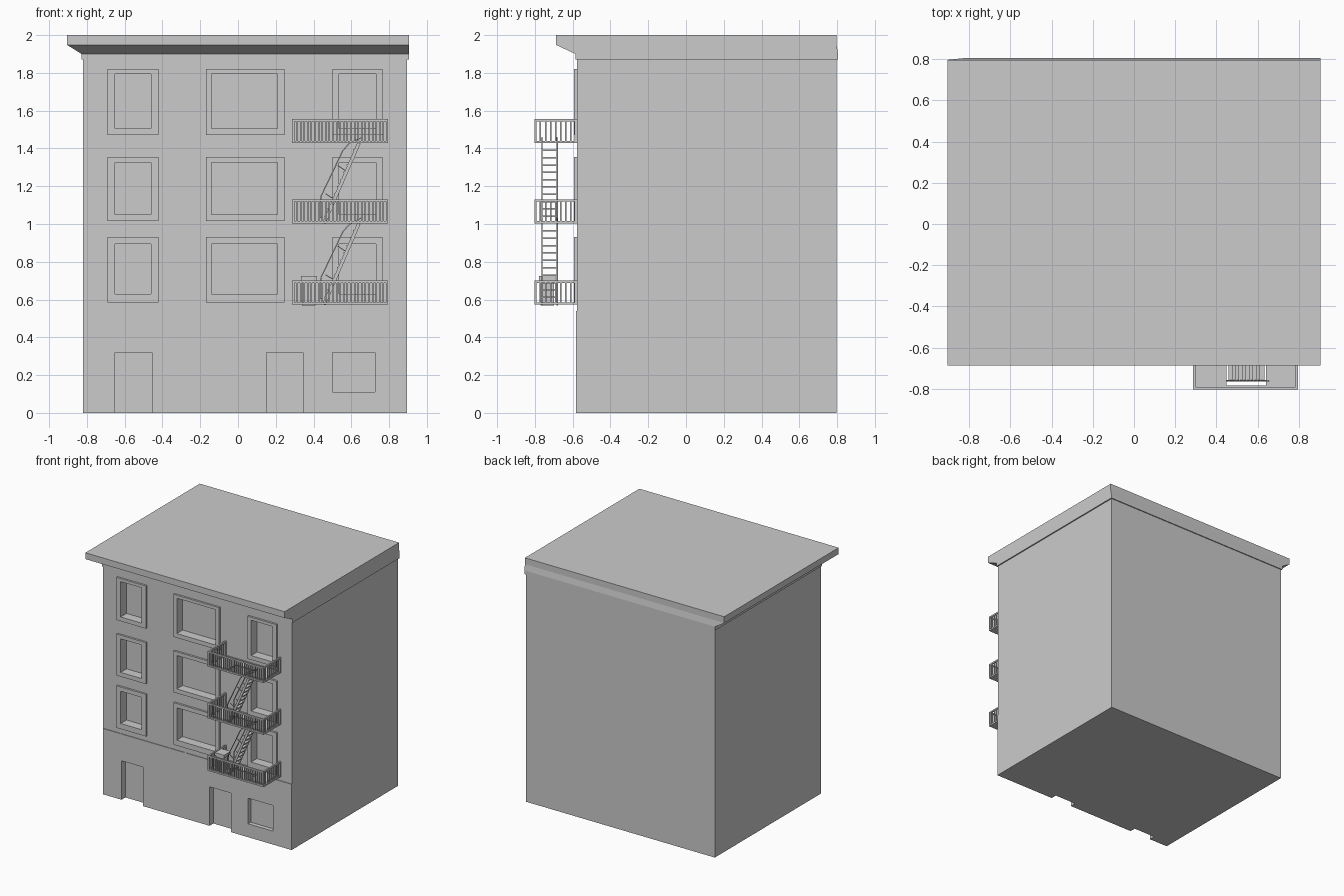
import bpy, bmesh
from mathutils import Vector, Matrix

if "Cube" in bpy.data.objects:
    bpy.data.objects.remove(bpy.data.objects["Cube"])


def make(name, build):
    """Create an object whose mesh is filled by build(bm)."""
    bm = bmesh.new()
    build(bm)
    bmesh.ops.recalc_face_normals(bm, faces=bm.faces)
    me = bpy.data.meshes.new(name)
    bm.to_mesh(me)
    bm.free()
    ob = bpy.data.objects.new(name, me)
    bpy.context.collection.objects.link(ob)
    return ob


def box(bm, x0, x1, y0, y1, z0, z1):
    m = Matrix.LocRotScale(((x0 + x1) / 2, (y0 + y1) / 2, (z0 + z1) / 2), None,
                           (x1 - x0, y1 - y0, z1 - z0))
    bmesh.ops.create_cube(bm, size=1, matrix=m)


def beam(bm, a, b, wy, wn):
    """Bar from a to b in an xz plane, wy wide in y and wn thick across."""
    a, b = Vector(a), Vector(b)
    d = (b - a).normalized()
    y = Vector((0, 1, 0))
    rot = Matrix((d, y, d.cross(y))).transposed().to_quaternion()
    m = Matrix.LocRotScale((a + b) / 2, rot, ((b - a).length, wy, wn))
    bmesh.ops.create_cube(bm, size=1, matrix=m)


X0, X1, FRONT, BACK = -0.82, 0.895, -0.578, 0.797

# window columns and rows: outer frame, then opening
COLS = [(-0.69, -0.42, -0.65, -0.46), (-0.17, 0.245, -0.14, 0.21), (0.50, 0.765, 0.535, 0.73)]
ROWS = [(0.585, 0.93, 0.63, 0.895), (1.015, 1.355, 1.05, 1.325), (1.47, 1.82, 1.505, 1.795)]
DOORS = [(-0.65, -0.455), (0.15, 0.345)]
SHOP = (0.50, 0.725, 0.11, 0.32)


# openings cut into the front wall
def cutters(bm):
    for _, _, a, b in COLS:
        for _, _, c, d in ROWS:
            box(bm, a, b, -0.75, FRONT + 0.06, c, d)
    for a, b in DOORS:
        box(bm, a, b, -0.75, FRONT + 0.045, -0.1, 0.32)
    box(bm, SHOP[0], SHOP[1], -0.75, FRONT + 0.03, SHOP[2], SHOP[3])


cutter = make("opening_cutter", cutters)
cutter.hide_render = True


def cut(ob):
    mod = ob.modifiers.new("openings", 'BOOLEAN')
    mod.operation = 'DIFFERENCE'
    mod.solver = 'EXACT'
    mod.object = cutter
    bpy.context.view_layer.objects.active = ob
    bpy.ops.object.modifier_apply(modifier=mod.name)


# main block and the two slightly raised ground floor fronts
cut(make("building_block", lambda bm: box(bm, X0, X1, FRONT, BACK, 0, 1.93)))
cut(make("shopfront_left", lambda bm: box(bm, X0, -0.075, FRONT - 0.005, FRONT + 0.01, 0, 0.54)))
cut(make("shopfront_right", lambda bm: box(bm, -0.065, X1, FRONT - 0.005, FRONT + 0.01, 0, 0.54)))
bpy.data.objects.remove(cutter)


# cornice and flat roof, lofted through rectangles
def cornice(bm):
    rings = [(1.87, -0.828, 0.905, -0.585, 0.805), (1.90, -0.828, 0.905, -0.585, 0.805),
             (1.948, -0.905, 0.905, -0.688, 0.797), (2.0, -0.905, 0.905, -0.688, 0.797)]
    loops = [[bm.verts.new(p) for p in ((a, c, z), (b, c, z), (b, d, z), (a, d, z))]
             for z, a, b, c, d in rings]
    for lo, hi in zip(loops, loops[1:]):
        for i in range(4):
            j = (i + 1) % 4
            bm.faces.new((lo[i], lo[j], hi[j], hi[i]))
    bm.faces.new(loops[0][::-1])
    bm.faces.new(loops[-1])


make("roof_cornice", cornice)


# raised frames round the windows
def frames(bm):
    y0, y1 = FRONT - 0.016, FRONT + 0.002
    for xa, xb, a, b in COLS:
        for za, zb, c, d in ROWS:
            box(bm, xa, a, y0, y1, za, zb)
            box(bm, b, xb, y0, y1, za, zb)
            box(bm, a, b, y0, y1, za, c)
            box(bm, a, b, y0, y1, d, zb)


make("window_frames", frames)

# fire escape
PX0, PX1, PY = 0.287, 0.795, -0.803
LEVELS = [0.573, 1.003, 1.428]
HEIGHT = 0.127
R = 0.012


def landing(bm, z):
    # floor around the stair opening
    t = z + 0.010
    hx0, hx1, hy0, hy1 = 0.45, 0.64, -0.785, -0.67
    box(bm, PX0, hx0, PY, FRONT, z, t)
    box(bm, hx1, PX1, PY, FRONT, z, t)
    box(bm, hx0, hx1, PY, hy0, z, t)
    box(bm, hx0, hx1, hy1, FRONT, z, t)


def railing(bm, z):
    top = z + HEIGHT
    for za in (z, top - R):
        box(bm, PX0, PX1, PY, PY + R, za, za + R)
        for x in (PX0, PX1 - R):
            box(bm, x, x + R, PY + R, FRONT, za, za + R)
    for x in (PX0, PX1 - R):
        for y in (PY, FRONT - R):
            box(bm, x, x + R, y, y + R, z, top)
    n = 26
    for i in range(1, n):
        x = PX0 + R / 2 + (PX1 - PX0 - R) * i / n
        box(bm, x - 0.004, x + 0.004, PY + 0.002, PY + 0.010, z, top)
    for i in range(1, 8):
        y = PY + R / 2 + (FRONT - PY - R) * i / 8
        for x in (PX0 + 0.002, PX1 - 0.010):
            box(bm, x, x + 0.008, y - 0.004, y + 0.004, z, top)


def stair(bm, z, rise):
    xa, xb, ya, yb = 0.455, 0.64, -0.762, -0.682
    for y in (ya, yb):
        beam(bm, (xa, y, z), (xb, y, z + rise), 0.007, 0.018)
        # bent handrail with posts
        path = [(0.438, z + 0.03), (0.440, z + 0.145), (0.555, z + 0.385),
                (0.59, z + 0.425), (0.655, z + rise + 0.03)]
        for p, q in zip(path, path[1:]):
            beam(bm, (p[0], y, p[1]), (q[0], y, q[1]), 0.006, 0.006)
        for f in (0.3, 0.65):
            x, h = xa + (xb - xa) * f, z + rise * f
            beam(bm, (x, y, h), (x - 0.048, y, h + 0.03), 0.005, 0.005)
    for i in range(1, 11):
        f = i / 11
        x, h = xa + (xb - xa) * f, z + rise * f
        box(bm, x - 0.014, x + 0.010, ya, yb, h - 0.004, h + 0.004)


for k, z in enumerate(LEVELS, 1):
    make(f"landing_{k}", lambda bm: landing(bm, z))
    make(f"railing_{k}", lambda bm: railing(bm, z))
for k in range(2):
    make(f"stair_{k + 1}", lambda bm: stair(bm, LEVELS[k], LEVELS[k + 1] - LEVELS[k]))


# small crate on the lowest landing
def crate(bm):
    box(bm, 0.34, 0.41, -0.77, -0.70, 0.568, 0.70)
    box(bm, 0.333, 0.418, -0.778, -0.692, 0.70, 0.725)


make("landing_crate", crate)
